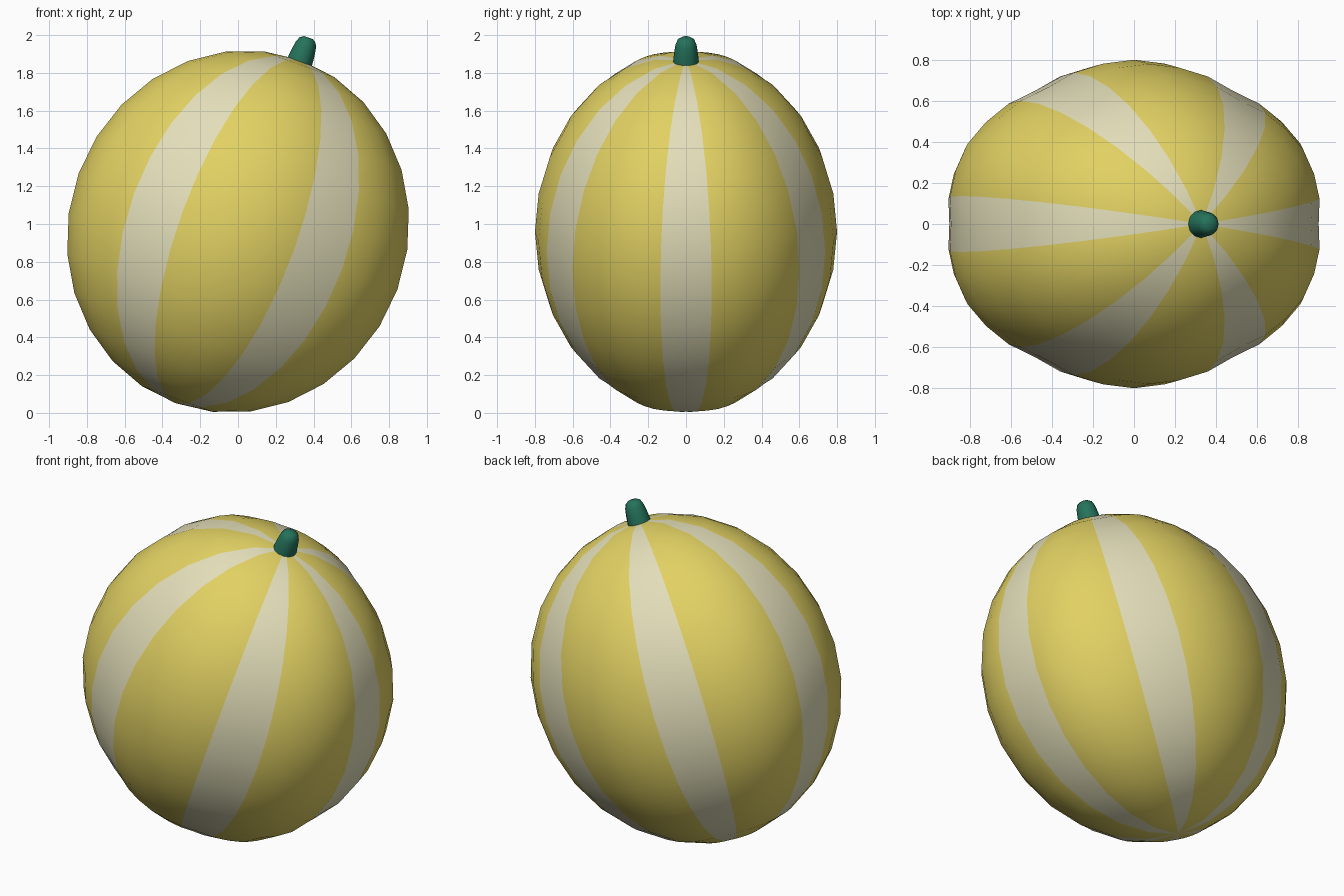
import bpy
import bmesh
import math
from mathutils import Matrix

cube = bpy.data.objects.get("Cube")
if cube:
    bpy.data.objects.remove(cube)

TILT = Matrix.Translation((0, 0, 0.96)) @ Matrix.Rotation(math.radians(20), 4, 'Y')
POLE = 0.967


def material(name, rgb):
    mat = bpy.data.materials.new(name)
    mat.use_nodes = True
    color = (*rgb, 1)
    mat.diffuse_color = color
    mat.node_tree.nodes["Principled BSDF"].inputs["Base Color"].default_value = color
    return mat


def lathe(name, rings, segments, radius_at, materials, stripe=None):
    """Loft (radius, height) rings; zero radius closes to a pole."""
    bm = bmesh.new()
    loops = []
    for r, z in rings:
        if r == 0:
            loops.append([bm.verts.new((0, 0, z))] * segments)
            continue
        loop = []
        for i in range(segments):
            a = math.tau * i / segments
            x, y = radius_at(i)
            loop.append(bm.verts.new((r * x * math.cos(a), r * y * math.sin(a), z)))
        loops.append(loop)
    for low, high in zip(loops, loops[1:]):
        for i in range(segments):
            j = (i + 1) % segments
            corners = list(dict.fromkeys((low[i], low[j], high[j], high[i])))
            face = bm.faces.new(corners)
            if stripe and stripe(i):
                face.material_index = 1
    bmesh.ops.recalc_face_normals(bm, faces=bm.faces)
    bm.transform(TILT)
    mesh = bpy.data.meshes.new(name)
    bm.to_mesh(mesh)
    bm.free()
    obj = bpy.data.objects.new(name, mesh)
    bpy.context.collection.objects.link(obj)
    for mat in materials:
        mesh.materials.append(mat)
    return obj


def smooth(obj, degrees):
    bpy.ops.object.select_all(action='DESELECT')
    obj.select_set(True)
    bpy.context.view_layer.objects.active = obj
    bpy.ops.object.shade_smooth_by_angle(angle=math.radians(degrees))


yellow = material("melon yellow", (0.76, 0.64, 0.125))
cream = material("cream stripe", (0.77, 0.735, 0.49))
green = material("stem green", (0.018, 0.17, 0.105))

# Ribbed fruit: six bulges separated by shallow cream grooves
GROOVE = (0.893, 0.912, 0.922, 0.93, 0.922, 0.912)


def rib(i):
    r = GROOVE[i % 6]
    return r, r * 0.86


STEPS = 14
body_rings = []
for k in range(STEPS + 1):
    t = math.pi * k / STEPS
    r = 0 if k in (0, STEPS) else math.sin(t)
    body_rings.append((r, -POLE * math.cos(t)))
fruit = lathe("fruit", body_rings, 36, rib, [yellow, cream],
              stripe=lambda i: i % 6 in (0, 5))
smooth(fruit, 60)

# Short tapered stem with a rounded tip
stem_rings = [(0, -0.04), (0.068, -0.04), (0.068, -0.01), (0.063, 0.04),
              (0.056, 0.085), (0.045, 0.112), (0.025, 0.125), (0, 0.126)]
stem = lathe("stem", [(r, POLE + z) for r, z in stem_rings], 12,
             lambda i: (1, 1), [green])
smooth(stem, 50)
